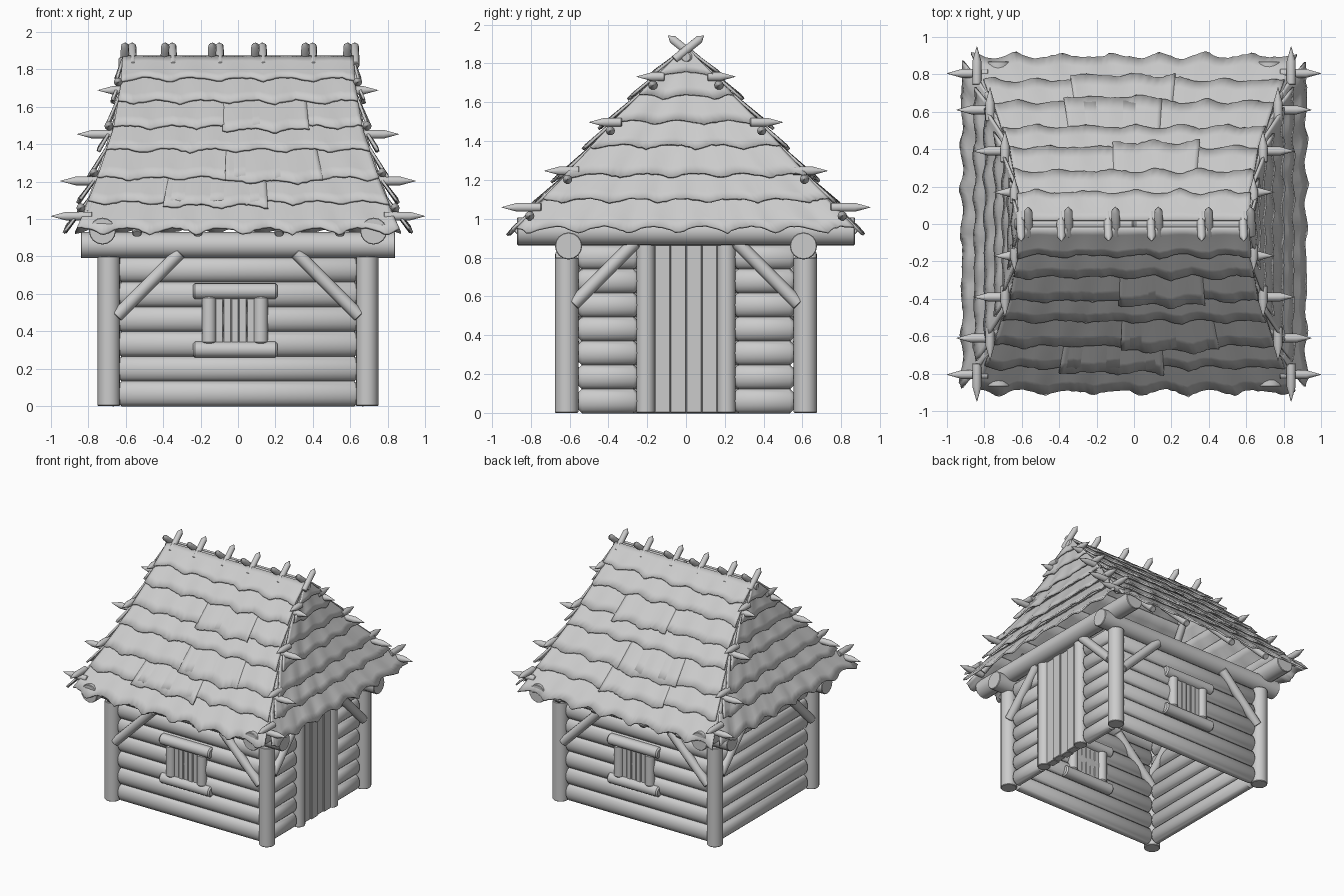
import bpy, bmesh, math, random
from mathutils import Vector

random.seed(4)
if "Cube" in bpy.data.objects:
    bpy.data.objects.remove(bpy.data.objects["Cube"])

grey = bpy.data.materials.new("plain_grey")
grey.use_nodes = True
grey.diffuse_color = (0.6, 0.6, 0.6, 1)
grey.node_tree.nodes["Principled BSDF"].inputs["Base Color"].default_value = (0.6, 0.6, 0.6, 1)


def finish(name, bm, angle=40):
    bmesh.ops.recalc_face_normals(bm, faces=bm.faces)
    mesh = bpy.data.meshes.new(name)
    bm.to_mesh(mesh)
    bm.free()
    mesh.materials.append(grey)
    ob = bpy.data.objects.new(name, mesh)
    bpy.context.collection.objects.link(ob)
    bpy.ops.object.select_all(action='DESELECT')
    ob.select_set(True)
    bpy.context.view_layer.objects.active = ob
    bpy.ops.object.shade_smooth_by_angle(angle=math.radians(angle))
    return ob


def log(name, a, b, r, tip=0.0, chamfer=0.004, sides=16, flat=1.0):
    """Pole from a to b with chamfered ends or a pointed far end; flat narrows it sideways."""
    a, b = Vector(a), Vector(b)
    d = (b - a).normalized()
    u = Vector((1, 0, 0)) if abs(d.z) > .99 else d.cross(Vector((0, 0, 1))).normalized()
    v = d.cross(u)
    length = (b - a).length
    rings = [(0, r - chamfer), (chamfer, r)]
    if tip:
        rings += [(length - tip, r), (length, 0.001)]
    else:
        rings += [(length - chamfer, r), (length, r - chamfer)]
    bm = bmesh.new()
    loops = []
    for t, rad in rings:
        loops.append([bm.verts.new(a + d * t + (u * math.cos(k) * flat + v * math.sin(k)) * rad)
                      for k in (math.tau * i / sides for i in range(sides))])
    for lo, hi in zip(loops, loops[1:]):
        for i in range(sides):
            j = (i + 1) % sides
            bm.faces.new((lo[i], lo[j], hi[j], hi[i]))
    bm.faces.new(loops[0])
    bm.faces.new(loops[-1])
    return finish(name, bm)


def board(name, centre, size):
    bm = bmesh.new()
    bmesh.ops.create_cube(bm, size=1)
    bmesh.ops.scale(bm, vec=size, verts=bm.verts)
    bmesh.ops.translate(bm, vec=centre, verts=bm.verts)
    bmesh.ops.bevel(bm, geom=bm.edges[:], offset=0.004, segments=1, affect='EDGES')
    return finish(name, bm, 30)


# Corner posts, top beams, and braces on both faces of each wall
for sx in (-1, 1):
    for sy in (-1, 1):
        log("corner_post", (sx * .69, sy * .615, 0), (sx * .69, sy * .615, .8), .06)
        for y in (.64, .56):
            log("long_brace", (sx * .65, sy * y, .48), (sx * .31, sy * y, .82), .034)
        for x in (.715, .64):
            log("short_brace", (sx * x, sy * .58, .56), (sx * x, sy * .26, .88), .034)
for s in (-1, 1):
    log("long_beam", (-.84, s * .605, .86), (.84, s * .605, .86), .07)
    log("short_beam", (s * .725, -.87, .935), (s * .725, .87, .935), .072)

# Log walls
for s in (-1, 1):
    for i in range(6):
        z = .1325 * (i + .5)
        log("long_wall_log", (-.637, s * .592, z), (.637, s * .592, z), .068, chamfer=.015, flat=.72)
for i in range(7):
    z = .1235 * (i + .5)
    log("plain_side_log", (-.667, -.555, z), (-.667, .555, z), .064, chamfer=.02, flat=.74)
    for s in (-1, 1):
        log("door_side_log", (.667, s * .25, z), (.667, s * .555, z), .064, chamfer=.02, flat=.74)

# Door
for s in (-1, 1):
    log("door_post", (.69, s * .208, 0), (.69, s * .208, .87), .048)
for i in range(4):
    board("door_plank", (.675 + .01 * (i % 2), -.121 + i * .081, .433), (.06, .0805, .866))

# Windows, the rear one turned half way round
for s in (-1, 1):
    for depth in (.633, .555):
        y = s * depth
        for z in (.302, .614):
            log("window_sill", (s * .24, y, z), (-s * .21, y, z), .043, chamfer=.01)
        for x in (.155, -.122):
            log("window_jamb", (s * x, y, .33), (s * x, y, .59), .038, chamfer=.012)
    for i in range(5):
        x = s * (.1 - i * .042)
        board("window_plank", (x, s * (.594 + .004 * (i % 2)), .458), (.0415, .1, .26))

# Hip line of the roof: height, half width, half depth
HIP = [(1.868, .61, .02), (1.81, .615, .07), (1.71, .62, .165), (1.475, .66, .385),
       (1.225, .74, .605), (1.04, .81, .77), (.90, .87, .89)]


def hip(z):
    z = min(max(z, HIP[-1][0]), HIP[0][0])
    for (z0, x0, y0), (z1, x1, y1) in zip(HIP, HIP[1:]):
        if z >= z1:
            t = (z0 - z) / (z0 - z1)
            return x0 + (x1 - x0) * t, y0 + (y1 - y0) * t


def thatch(name, side, top, bottom, u0, u1, lift, ragged):
    """One ragged patch of roofing; side is the outward direction."""
    along_x = side[1] != 0
    half = hip(bottom)[0 if along_x else 1]
    cols = max(6, int((u1 - u0) * half / .022))
    rows = 4
    phase = random.uniform(0, 6)
    bm = bmesh.new()
    grid = []
    for i in range(cols + 1):
        u = u0 + (u1 - u0) * i / cols
        s = u * half
        wave = abs(math.sin(s * 12.5 + phase))
        hem = bottom + ragged * (wave - .6) + random.uniform(-.004, .004)
        line = []
        for j in range(rows + 1):
            t = j / rows
            z = top + (hem - top) * t
            hx, hy = hip(z)
            width, out = (hx, hy) if along_x else (hy, hx)
            out += lift * t + .005 * t * math.sin(s * 31 + phase * 2)
            zz = z + .3 * lift * t
            p = (u * width, out * side[1], zz) if along_x else (out * side[0], u * width, zz)
            line.append(bm.verts.new(p))
        grid.append(line)
    for a, b in zip(grid, grid[1:]):
        for j in range(rows):
            bm.faces.new((a[j], b[j], b[j + 1], a[j + 1]))
    ob = finish(name, bm, 60)
    mod = ob.modifiers.new("thickness", 'SOLIDIFY')
    mod.thickness = .014
    mod.offset = 0


HEMS = [1.74, 1.62, 1.485, 1.36, 1.21, 1.08, .93]
for side in ((0, -1), (0, 1), (-1, 0), (1, 0)):
    above = 1.868
    for n, hem in enumerate(HEMS):
        top = min(above + .06, 1.868)
        lift = .032 if side[1] else .03 + .005 * n
        ragged = .036 if n == 6 else .022
        thatch("thatch_row", side, top, hem, -1.01, 1.01, lift, ragged)
        if side[1] and n in (2, 4, 5):
            mid = random.uniform(-.3, .3)
            thatch("thatch_patch", side, top, hem - .02, mid - .35, mid + .35, lift + .008, ragged)
        above = hem

# Rolled ridge in two halves
for s in (-1, 1):
    log("ridge_roll", (s * .001, 0, 1.838), (s * .64, 0, 1.833), .032, chamfer=.01)

# Pole under each hip, with paired spikes: x, y, z, reach in x, reach in y
STATIONS = [(.64, .17, 1.71, .11, .085), (.69, .39, 1.475, .17, .11),
            (.77, .61, 1.225, .18, .12), (.84, .805, 1.037, .16, .145)]
for sx in (-1, 1):
    for sy in (-1, 1):
        pts = [(.60, .01, 1.82)] + [(p[0] - .035, p[1] - .025, p[2] - .015) for p in STATIONS]
        for a, b in zip(pts, pts[1:]):
            log("hip_pole", (sx * a[0], sy * a[1], a[2]), (sx * b[0], sy * b[1], b[2]),
                .028, sides=12)
        for x, y, z, rx, ry in STATIONS:
            log("hip_spike", (sx * (x - .06), sy * y, z - .022), (sx * (x + rx), sy * y, z - .022),
                .024, tip=.08, sides=10)
            log("hip_spike", (sx * x, sy * (y - .06), z + .022), (sx * x, sy * (y + ry), z + .022),
                .024, tip=.08, sides=10)

# Crossed pegs on the ridge
for x in (-.585, -.37, -.118, .112, .38, .605):
    for s in (-1, 1):
        log("ridge_peg", (x + s * .024, -s * .06, 1.82), (x + s * .018, s * .092, 1.943),
            .022, tip=.03, sides=10)

# Rafter ends poking out below the eaves
for s in (-1, 1):
    for x in (-.54, -.215, .22, .545):
        log("rafter", (x, s * .6, 1.18), (x, s * .87, .92), .026, sides=10)
